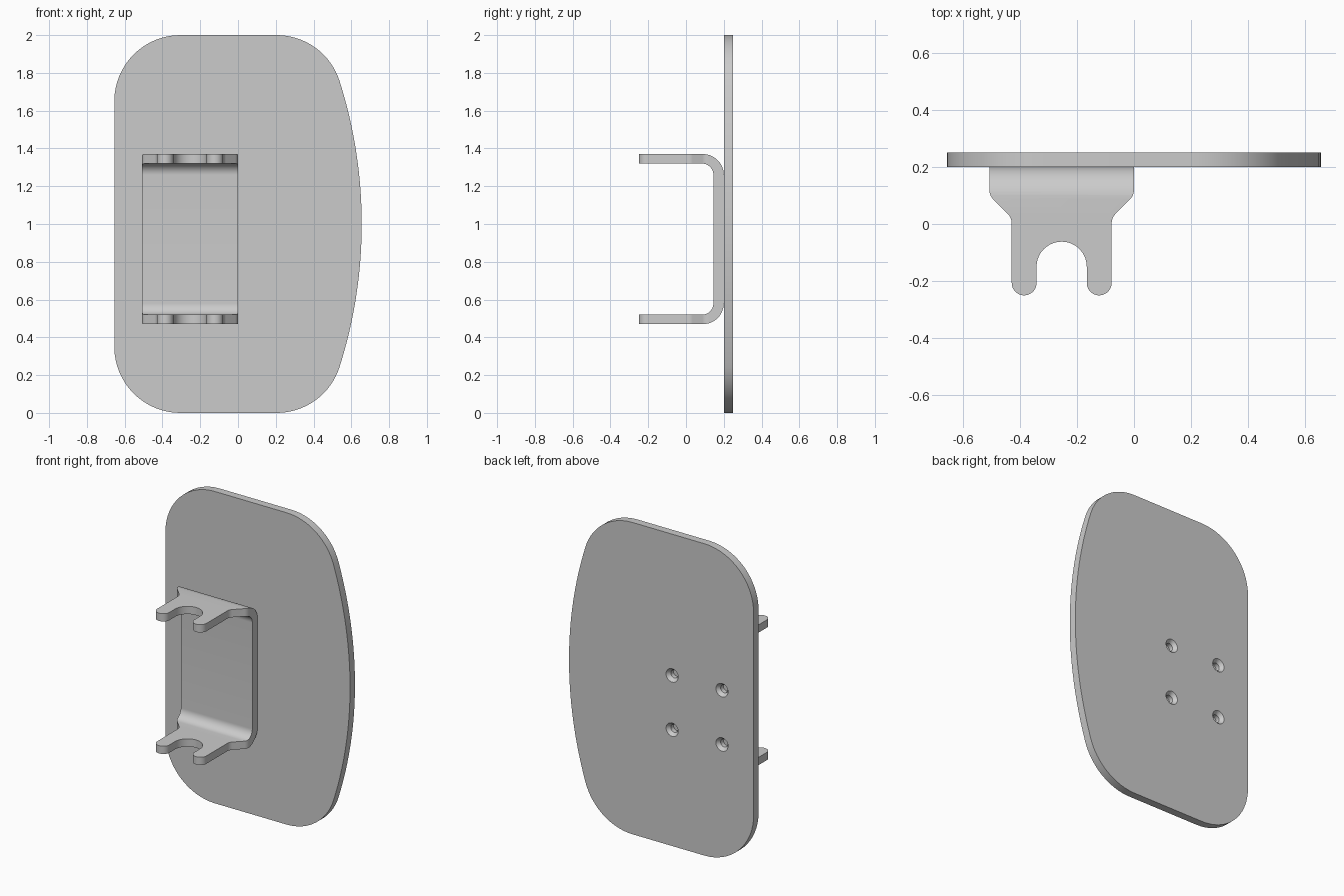
import bpy, bmesh
from math import sin, cos, tan, pi, asin, sqrt
from mathutils import Vector

if "Cube" in bpy.data.objects:
    bpy.data.objects.remove(bpy.data.objects["Cube"])

CX, CZ = -0.2535, 0.92      # bracket centre


def arc(cx, cy, r, a0, a1, n=16):
    return [Vector((cx + r * cos(a0 + (a1 - a0) * i / n),
                    cy + r * sin(a0 + (a1 - a0) * i / n))) for i in range(n + 1)]


def rounded(corners, n=14):
    """Polygon of (u, v, radius) corners with every corner filleted."""
    out = []
    for i, (u, v, r) in enumerate(corners):
        p = Vector((u, v))
        if r == 0:
            out.append(p)
            continue
        d1 = (Vector(corners[i - 1][:2]) - p).normalized()
        d2 = (Vector(corners[(i + 1) % len(corners)][:2]) - p).normalized()
        half = d1.angle(d2) / 2
        c = p + (d1 + d2).normalized() * r / sin(half)
        s, e = p + d1 * r / tan(half) - c, p + d2 * r / tan(half) - c
        sweep = s.angle_signed(e)      # clockwise positive
        for k in range(n + 1):
            a = -sweep * k / n
            out.append(c + Vector((s.x * cos(a) - s.y * sin(a),
                                   s.x * sin(a) + s.y * cos(a))))
    return out


def make_object(name, bm):
    bmesh.ops.recalc_face_normals(bm, faces=bm.faces)
    me = bpy.data.meshes.new(name)
    bm.to_mesh(me)
    bm.free()
    ob = bpy.data.objects.new(name, me)
    bpy.context.collection.objects.link(ob)
    return ob


def extrude(name, pts, place, shift):
    """Place a 2D outline in space and extrude it by shift."""
    pts = [p for i, p in enumerate(pts) if (p - pts[i - 1]).length > 1e-5]
    bm = bmesh.new()
    f = bm.faces.new([bm.verts.new(place(p)) for p in pts])
    g = bmesh.ops.extrude_face_region(bm, geom=[f])
    bmesh.ops.translate(bm, vec=shift,
                        verts=[v for v in g['geom'] if isinstance(v, bmesh.types.BMVert)])
    return make_object(name, bm)


def activate(ob):
    bpy.ops.object.select_all(action='DESELECT')
    ob.select_set(True)
    bpy.context.view_layer.objects.active = ob


def boolean(ob, cutter, operation):
    m = ob.modifiers.new("cut", 'BOOLEAN')
    m.object, m.operation, m.solver = cutter, operation, 'EXACT'
    activate(ob)
    bpy.ops.object.modifier_apply(modifier=m.name)
    bpy.data.objects.remove(cutter)


# Back plate: straight left side, bowed right side, rounded corners
W, R, r = 0.655, 2.5, 0.35
fx = W - R + sqrt((R - r) ** 2 - (1 - r) ** 2)
t = asin((1 - r) / (R - r))
outline = (arc(W - R, 1, R, -t, t, 32) + arc(fx, 2 - r, r, t, pi / 2)
           + arc(r - W, 2 - r, r, pi / 2, pi) + arc(r - W, r, r, pi, 1.5 * pi)
           + arc(fx, r, r, -pi / 2, -t))
plate = extrude("back_plate", outline, lambda p: (p.x, 0.2, p.y), (0, 0.05, 0))

# Four countersunk screw holes
holes = bmesh.new()
N = 32
profile = [(0.19, 0.025), (0.228, 0.025), (0.25, 0.043), (0.27, 0.043)]
for sx in (-1, 1):
    for sz in (-1, 1):
        rings = [[holes.verts.new((CX + sx * 0.177 + q * cos(2 * pi * k / N), y,
                                   CZ + sz * 0.174 + q * sin(2 * pi * k / N)))
                  for k in range(N)] for y, q in profile]
        for a, b in zip(rings, rings[1:]):
            for k in range(N):
                j = (k + 1) % N
                holes.faces.new((a[k], a[j], b[j], b[k]))
        holes.faces.new(rings[0])
        holes.faces.new(rings[-1])
boolean(plate, make_object("hole_cutter", holes), 'DIFFERENCE')

# Bracket: bent U strip, trimmed to the forked arm outline
H, T, B = 0.45, 0.05, 0.055
strip = rounded([(-0.3, CZ - H, 0), (0.2, CZ - H, 0.11), (0.2, CZ + H, 0.11),
                 (-0.3, CZ + H, 0), (-0.3, CZ + H - T, 0),
                 (0.2 - B, CZ + H - T, 0.06), (0.2 - B, CZ - H + T, 0.06),
                 (-0.3, CZ - H + T, 0)])
bracket = extrude("forked_bracket", strip, lambda p: (-0.6, p.x, p.y), (0.7, 0, 0))

half = [(0.2535, 0.3, 0), (0.2535, 0.1, 0.05), (0.175, 0.0215, 0.05),
        (0.175, -0.25, 0.0434), (0.088, -0.25, 0.0434), (0.088, -0.062, 0.0879)]
fork = rounded(half + [(-u, v, q) for u, v, q in reversed(half)])
trim = extrude("fork_trim", fork, lambda p: (CX + p.x, p.y, 0.2), (0, 0, 1.5))
boolean(bracket, trim, 'INTERSECT')

for ob in (plate, bracket):
    activate(ob)
    bpy.ops.object.shade_smooth_by_angle(angle=0.5)
